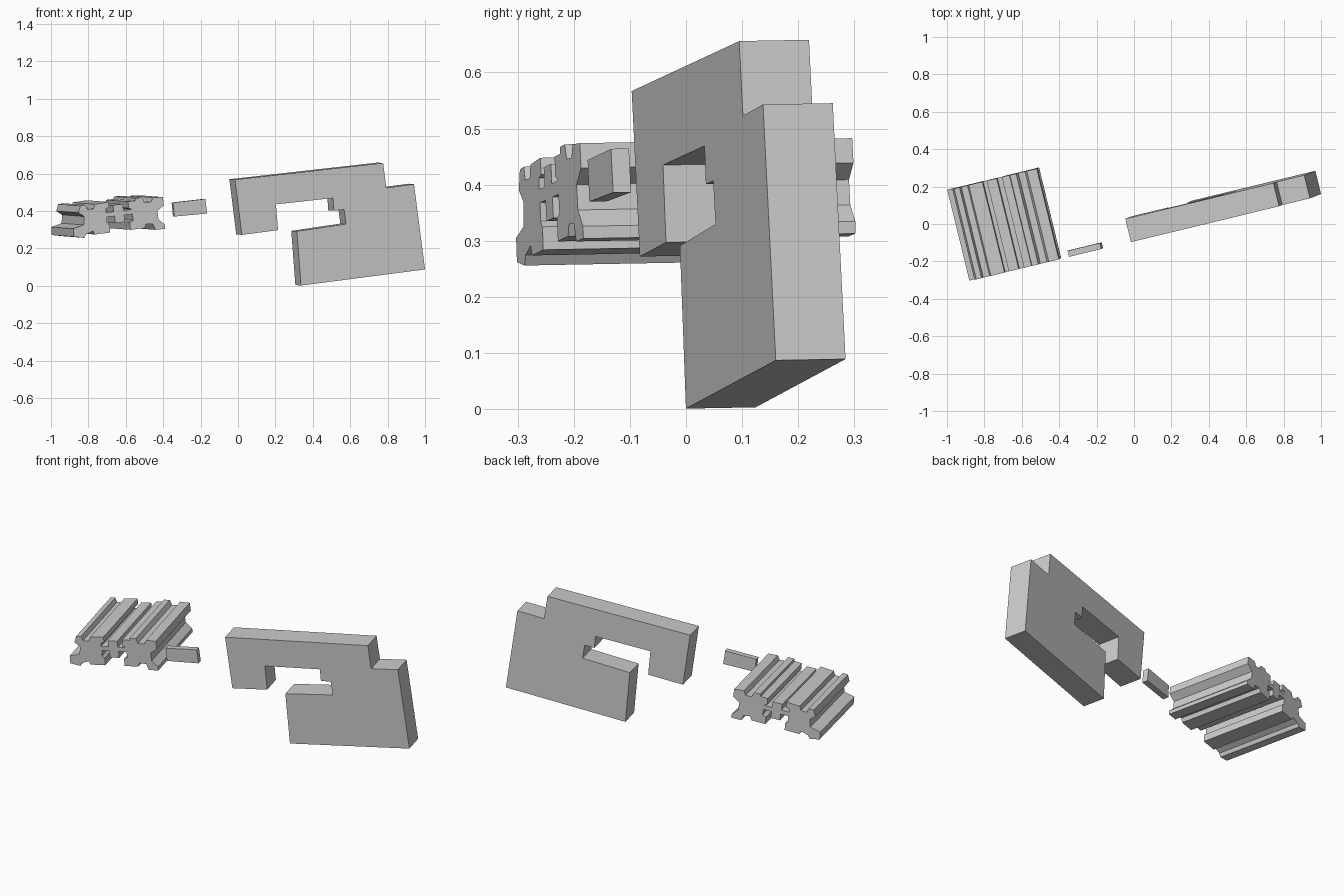
import bpy, bmesh
from mathutils import Vector

# All parts share one tilted front plane and are extruded along its normal
NORMAL = Vector((-0.237, 0.971, 0.018))


def on_plane(x, z):
    return Vector((x, -0.0824 + 0.2441 * x - 0.0185 * z, z))


def prism(name, outline, depth):
    bm = bmesh.new()
    front = bm.faces.new([bm.verts.new(on_plane(x, z)) for x, z in outline])
    ext = bmesh.ops.extrude_face_region(bm, geom=[front], use_keep_orig=True)
    moved = [v for v in ext["geom"] if isinstance(v, bmesh.types.BMVert)]
    bmesh.ops.translate(bm, verts=moved, vec=NORMAL * depth)
    bmesh.ops.recalc_face_normals(bm, faces=bm.faces[:])
    mesh = bpy.data.meshes.new(name)
    bm.to_mesh(mesh)
    bm.free()
    obj = bpy.data.objects.new(name, mesh)
    bpy.context.collection.objects.link(obj)
    return obj


# Notched hook-shaped plate
prism("hook_plate", [
    (-0.016, 0.567), (0.776, 0.656), (0.793, 0.523), (0.941, 0.543),
    (1.0, 0.087), (0.337, 0.001), (0.315, 0.291), (0.578, 0.33),
    (0.567, 0.407), (0.513, 0.401), (0.508, 0.469), (0.203, 0.435),
    (0.214, 0.297), (0.021, 0.272)], 0.128)

# Small loose bar
prism("small_bar", [
    (-0.347, 0.444), (-0.175, 0.464), (-0.165, 0.386), (-0.340, 0.37)], 0.033)

# Slotted rail: left half, narrow bridge, right half
left_low = [(-0.880, 0.305), (-0.877, 0.262), (-0.822, 0.256), (-0.812, 0.275),
            (-0.775, 0.292), (-0.765, 0.274), (-0.683, 0.284), (-0.686, 0.325),
            (-0.700, 0.335), (-0.700, 0.368)]
bridge_low = [(-0.660, 0.372), (-0.656, 0.335), (-0.605, 0.341), (-0.609, 0.378)]
right_low = [(-0.565, 0.383), (-0.560, 0.350), (-0.579, 0.340), (-0.575, 0.299),
             (-0.500, 0.308), (-0.492, 0.330), (-0.455, 0.330), (-0.442, 0.299),
             (-0.389, 0.304), (-0.390, 0.326)]
right_top = [(-0.425, 0.355), (-0.431, 0.400), (-0.396, 0.430), (-0.402, 0.474),
             (-0.455, 0.472), (-0.465, 0.448), (-0.500, 0.446), (-0.512, 0.472),
             (-0.545, 0.468), (-0.548, 0.455), (-0.588, 0.450), (-0.585, 0.415),
             (-0.568, 0.408)]
bridge_top = [(-0.612, 0.402), (-0.616, 0.437), (-0.669, 0.431), (-0.664, 0.396)]
left_top = [(-0.705, 0.392), (-0.705, 0.412), (-0.688, 0.418), (-0.692, 0.448),
            (-0.765, 0.436), (-0.772, 0.412), (-0.805, 0.408), (-0.815, 0.432),
            (-0.843, 0.427), (-0.853, 0.390), (-0.822, 0.370), (-0.825, 0.325)]
prism("slotted_rail", left_low + bridge_low + right_low
      + right_top + bridge_top + left_top, 0.5)
